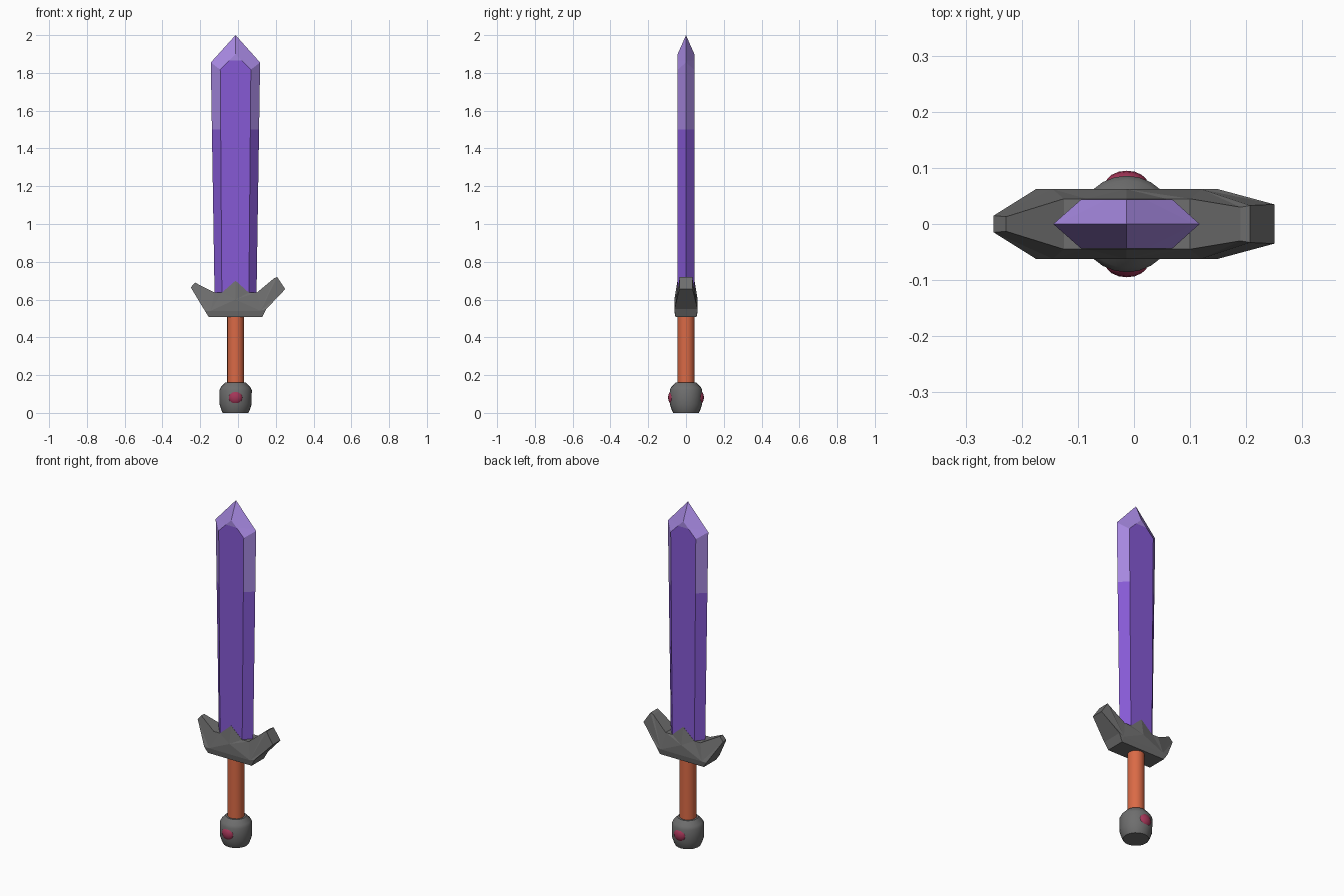
import bpy, bmesh, math
from mathutils import Vector

if "Cube" in bpy.data.objects:
    bpy.data.objects.remove(bpy.data.objects["Cube"])

CX = -0.013  # axis of grip, blade and pommel


def material(name, rgb):
    lin = [(c / 255 / 12.92 if c < 11 else ((c / 255 + 0.055) / 1.055) ** 2.4) for c in rgb]
    m = bpy.data.materials.new(name)
    m.diffuse_color = (*lin, 1)
    m.use_nodes = True
    m.node_tree.nodes["Principled BSDF"].inputs["Base Color"].default_value = m.diffuse_color
    return m


purple = material("purple", (134, 90, 213))
lavender = material("lavender", (166, 136, 224))
grey = material("grey", (110, 110, 110))
orange = material("orange", (218, 106, 70))
crimson = material("crimson", (164, 54, 88))


def finish(name, bm, mats, smooth=False):
    bmesh.ops.recalc_face_normals(bm, faces=bm.faces[:])
    me = bpy.data.meshes.new(name)
    bm.to_mesh(me)
    bm.free()
    for m in mats:
        me.materials.append(m)
    ob = bpy.data.objects.new(name, me)
    bpy.context.collection.objects.link(ob)
    if smooth:
        bpy.ops.object.select_all(action='DESELECT')
        bpy.context.view_layer.objects.active = ob
        ob.select_set(True)
        bpy.ops.object.shade_smooth_by_angle(angle=math.radians(30))
    return ob


def lathe(name, profile, mat, sides):
    bm = bmesh.new()
    rings = [[bm.verts.new((CX + r * math.cos(2 * math.pi * i / sides),
                            r * math.sin(2 * math.pi * i / sides), z))
              for i in range(sides)] for r, z in profile]
    for a, b in zip(rings, rings[1:]):
        for i in range(sides):
            j = (i + 1) % sides
            bm.faces.new((a[i], a[j], b[j], b[i]))
    bm.faces.new(rings[0])
    bm.faces.new(rings[-1])
    return finish(name, bm, [mat], True)


# Blade: sharp outline at y = 0, flat panel on each side
bm = bmesh.new()
edge = [(-0.123, 0.56), (-0.144, 1.855), (CX, 2.0), (0.117, 1.855), (0.097, 0.56)]
flat = [(-0.085, 0.56), (-0.094, 1.817), (CX, 1.90), (0.068, 1.817), (0.057, 0.56)]
rim = [bm.verts.new((x, 0, z)) for x, z in edge]
panels = [[bm.verts.new((x, s * 0.044, z)) for x, z in flat] for s in (-1, 1)]
for p in panels:
    bm.faces.new(p)
    for i in range(4):
        bm.faces.new((rim[i], rim[i + 1], p[i + 1], p[i]))
f, b = panels
bm.faces.new((rim[0], f[0], f[4], rim[4], b[4], b[0]))
# Lighter colour on the upper bevels and at the very top of the panels
for z in (1.5, 1.865):
    bmesh.ops.bisect_plane(bm, geom=bm.verts[:] + bm.edges[:] + bm.faces[:],
                           plane_co=(0, 0, z), plane_no=(0, 0, 1))
bm.normal_update()
for face in bm.faces:
    limit = 1.865 if abs(face.normal.y) > 0.95 else 1.5
    face.material_index = int(face.calc_center_median().z > limit)
finish("blade", bm, [purple, lavender])

# Guard: outline points (x, z, half thickness), fanned to a centre on each side
outline = [(-0.155, 0.508, 0.056), (-0.175, 0.54, 0.062), (-0.25, 0.664, 0.015),
           (-0.228, 0.69, 0.013), (-0.125, 0.637, 0.045), (-0.085, 0.637, 0.045),
           (CX, 0.70, 0.045), (0.057, 0.637, 0.045), (0.10, 0.637, 0.045),
           (0.19, 0.712, 0.03), (0.207, 0.72, 0.033), (0.25, 0.655, 0.035),
           (0.15, 0.55, 0.062), (0.128, 0.508, 0.056)]
bm = bmesh.new()
sides = []
for s in (-1, 1):
    ring = [bm.verts.new((x, s * y, z)) for x, z, y in outline]
    mid = [bm.verts.new((x, s * 0.062, z)) for x, z in
           ((-0.145, 0.54), (CX, 0.60), (0.12, 0.54))]
    n = len(ring)
    # each outline edge joins the nearest centre vertex
    owner = [0, 0, 0, 0, 0, 1, 1, 1, 2, 2, 2, 2, 2, 2]
    for i in range(n):
        j = (i + 1) % n
        bm.faces.new((ring[i], ring[j], mid[owner[i]]))
        if owner[i] != owner[j] and j:
            bm.faces.new((ring[j], mid[owner[j]], mid[owner[i]]))
    bm.faces.new((ring[0], mid[0], mid[2]))
    bm.faces.new((mid[0], mid[1], mid[2]))
    sides.append(ring)
a, b = sides
for i in range(len(a)):
    j = (i + 1) % len(a)
    bm.faces.new((a[i], a[j], b[j], b[i]))
finish("guard", bm, [grey])

# Grip
lathe("grip", [(0.045, 0.14), (0.045, 0.53)], orange, 16)

# Pommel
lathe("pommel", [(0.068, 0.0), (0.074, 0.012), (0.085, 0.045), (0.086, 0.12),
                 (0.078, 0.136), (0.055, 0.16)], grey, 24)

# Gem on the front and back of the pommel
for name, s in (("front_gem", -1), ("back_gem", 1)):
    bm = bmesh.new()
    bmesh.ops.create_uvsphere(bm, u_segments=16, v_segments=8, radius=1)
    bmesh.ops.scale(bm, vec=Vector((0.038, 0.025, 0.038)), verts=bm.verts)
    bmesh.ops.translate(bm, vec=Vector((CX, s * 0.07, 0.081)), verts=bm.verts)
    finish(name, bm, [crimson], True)
